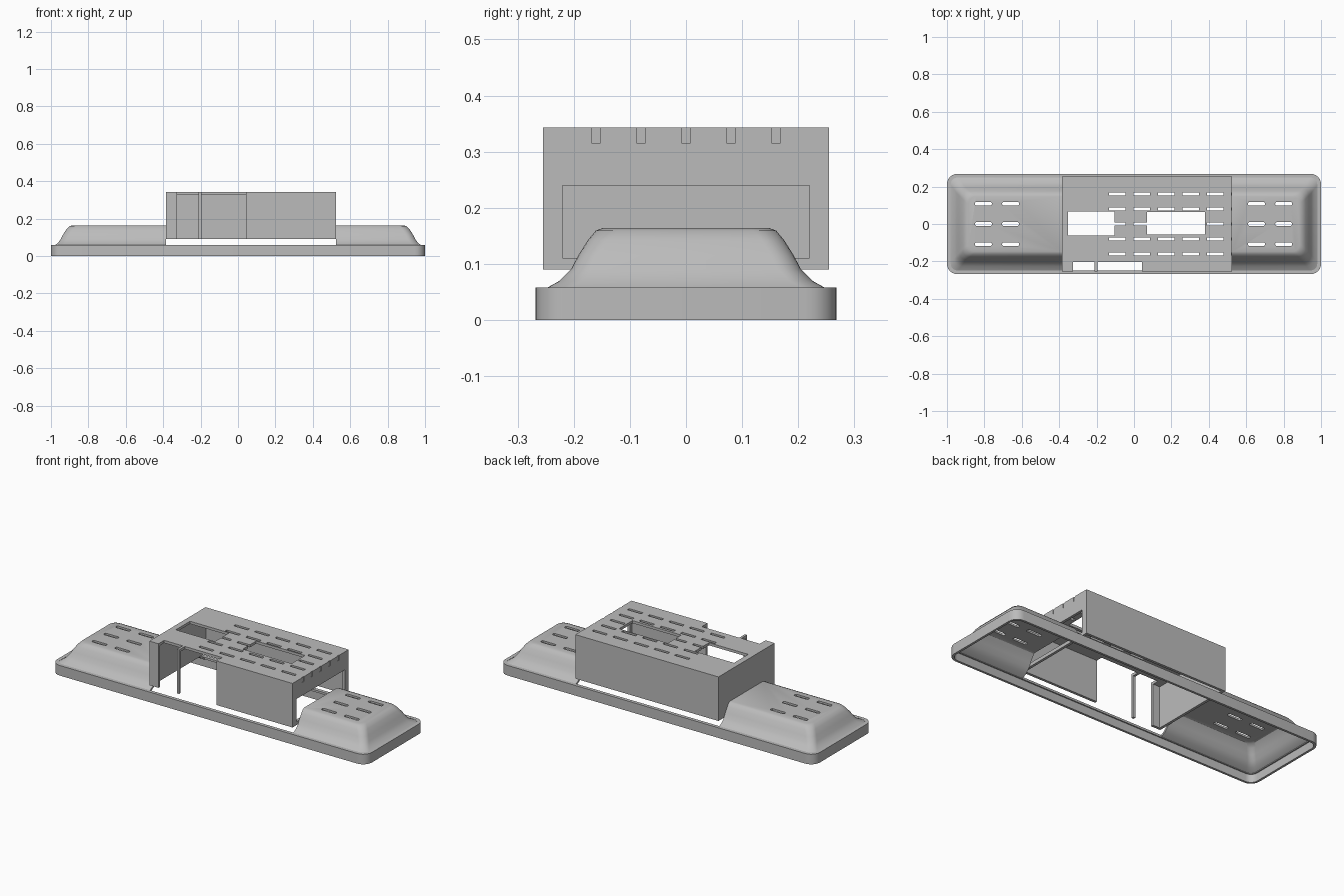
import bpy, bmesh
from math import cos, sin, pi

cube = bpy.data.objects.get("Cube")
if cube:
    bpy.data.objects.remove(cube, do_unlink=True)

grey = bpy.data.materials.new("plain grey")
grey.use_nodes = True
grey.diffuse_color = (0.5, 0.5, 0.5, 1)
grey.node_tree.nodes["Principled BSDF"].inputs["Base Color"].default_value = (0.5, 0.5, 0.5, 1)


def make(name, bm):
    bmesh.ops.recalc_face_normals(bm, faces=bm.faces)
    mesh = bpy.data.meshes.new(name)
    bm.to_mesh(mesh)
    bm.free()
    mesh.materials.append(grey)
    obj = bpy.data.objects.new(name, mesh)
    bpy.context.collection.objects.link(obj)
    return obj


def ring(bm, hx, hy, z, r, cx=0, cy=0, steps=6):
    """Rounded rectangle of vertices."""
    verts = []
    for q, (sx, sy) in enumerate([(1, 1), (-1, 1), (-1, -1), (1, -1)]):
        for i in range(steps + 1):
            a = (q + i / steps) * pi / 2
            verts.append(bm.verts.new((cx + sx * (hx - r) + r * cos(a),
                                       cy + sy * (hy - r) + r * sin(a), z)))
    return verts


def bridge(bm, a, b):
    n = len(a)
    for i in range(n):
        j = (i + 1) % n
        bm.faces.new((a[i], a[j], b[j], b[i]))


def add_box(bm, x0, x1, y0, y1, z0, z1):
    v = [bm.verts.new((x, y, z)) for z in (z0, z1)
         for x, y in ((x0, y0), (x1, y0), (x1, y1), (x0, y1))]
    bm.faces.new(v[3::-1])
    bm.faces.new(v[4:])
    bridge(bm, v[:4], v[4:])


def add_slot(bm, x0, x1, y, width, z0, z1):
    lo, hi = (ring(bm, (x1 - x0) / 2, width / 2, z, width * 0.4,
                   (x0 + x1) / 2, y, 3) for z in (z0, z1))
    bm.faces.new(lo[::-1])
    bm.faces.new(hi)
    bridge(bm, lo, hi)


def apply_modifiers(obj):
    graph = bpy.context.evaluated_depsgraph_get()
    mesh = bpy.data.meshes.new_from_object(obj.evaluated_get(graph))
    obj.modifiers.clear()
    obj.data = mesh


def cut(obj, bm):
    cutter = make("cutter", bm)
    cutter.hide_render = True
    mod = obj.modifiers.new("cut", 'BOOLEAN')
    mod.operation, mod.solver, mod.object = 'DIFFERENCE', 'EXACT', cutter
    bpy.context.view_layer.update()
    apply_modifiers(obj)
    bpy.data.objects.remove(cutter, do_unlink=True)


def smooth(obj):
    bpy.ops.object.select_all(action='DESELECT')
    obj.select_set(True)
    bpy.context.view_layer.objects.active = obj
    bpy.ops.object.shade_smooth_by_angle(angle=pi / 6)


LEFT, RIGHT, HALF = -0.385, 0.525, 0.255
BOTTOM, TOP, WALL = 0.09, 0.343, 0.015

# Base frame: thin rim with a small inward lip at the top
bm = bmesh.new()
sections = [(0, 0), (0, 0.058), (0.02, 0.058), (0.02, 0.046), (0.013, 0.046), (0.013, 0)]
rings = [ring(bm, 1 - d, 0.268 - d, z, 0.055 - d) for d, z in sections]
for i, r in enumerate(rings):
    bridge(bm, r, rings[(i + 1) % len(rings)])
smooth(make("base_frame", bm))

# End covers: flared hollow shell, open where the housing sits
bm = bmesh.new()
profile = [(0.982, 0.25, 0.056), (0.962, 0.225, 0.07), (0.948, 0.205, 0.09),
           (0.935, 0.192, 0.115), (0.918, 0.175, 0.142), (0.902, 0.161, 0.159),
           (0.885, 0.148, 0.164)]
rings = [ring(bm, hx, hy, z, 0.04) for hx, hy, z in profile]
for a, b in zip(rings, rings[1:]):
    bridge(bm, a, b)
bm.faces.new(rings[-1])
covers = make("end_covers", bm)
solid = covers.modifiers.new("thickness", 'SOLIDIFY')
solid.thickness, solid.offset = 0.011, -1
bpy.context.view_layer.update()
apply_modifiers(covers)

bm = bmesh.new()
add_box(bm, LEFT, RIGHT, -0.5, 0.5, -0.1, 0.5)
for x in (-0.85, -0.705, 0.61, 0.755):
    for y in (-0.108, 0, 0.108):
        add_slot(bm, x, x + 0.09, y, 0.02, 0.12, 0.3)
cut(covers, bm)
smooth(covers)

# Central housing: box open underneath
bm = bmesh.new()
add_box(bm, LEFT, RIGHT, -HALF, HALF, BOTTOM, TOP)
housing = make("central_housing", bm)
bm = bmesh.new()
add_box(bm, LEFT + WALL, RIGHT - WALL, WALL - HALF, HALF - WALL, 0, TOP - WALL)
cut(housing, bm)

# Openings: two front bays with a post between, roof windows, end window
bm = bmesh.new()
add_box(bm, -0.327, -0.21, -0.4, -0.203, 0, 0.5)
add_box(bm, -0.196, 0.042, -0.4, -0.203, 0, 0.5)
add_box(bm, -0.352, -0.103, -0.062, 0.067, 0.25, 0.5)
add_box(bm, 0.07, 0.38, -0.057, 0.065, 0.25, 0.5)
add_box(bm, 0.4, 0.7, -0.22, 0.22, 0.11, 0.24)
cut(housing, bm)

# Vent slots in the roof, the last column notching the end wall
bm = bmesh.new()
for col in range(6):
    x = -0.133 + col * 0.131
    for row in range(-2, 3):
        add_box(bm, x, x + 0.088, row * 0.08 - 0.008, row * 0.08 + 0.008, 0.315, 0.4)
cut(housing, bm)
